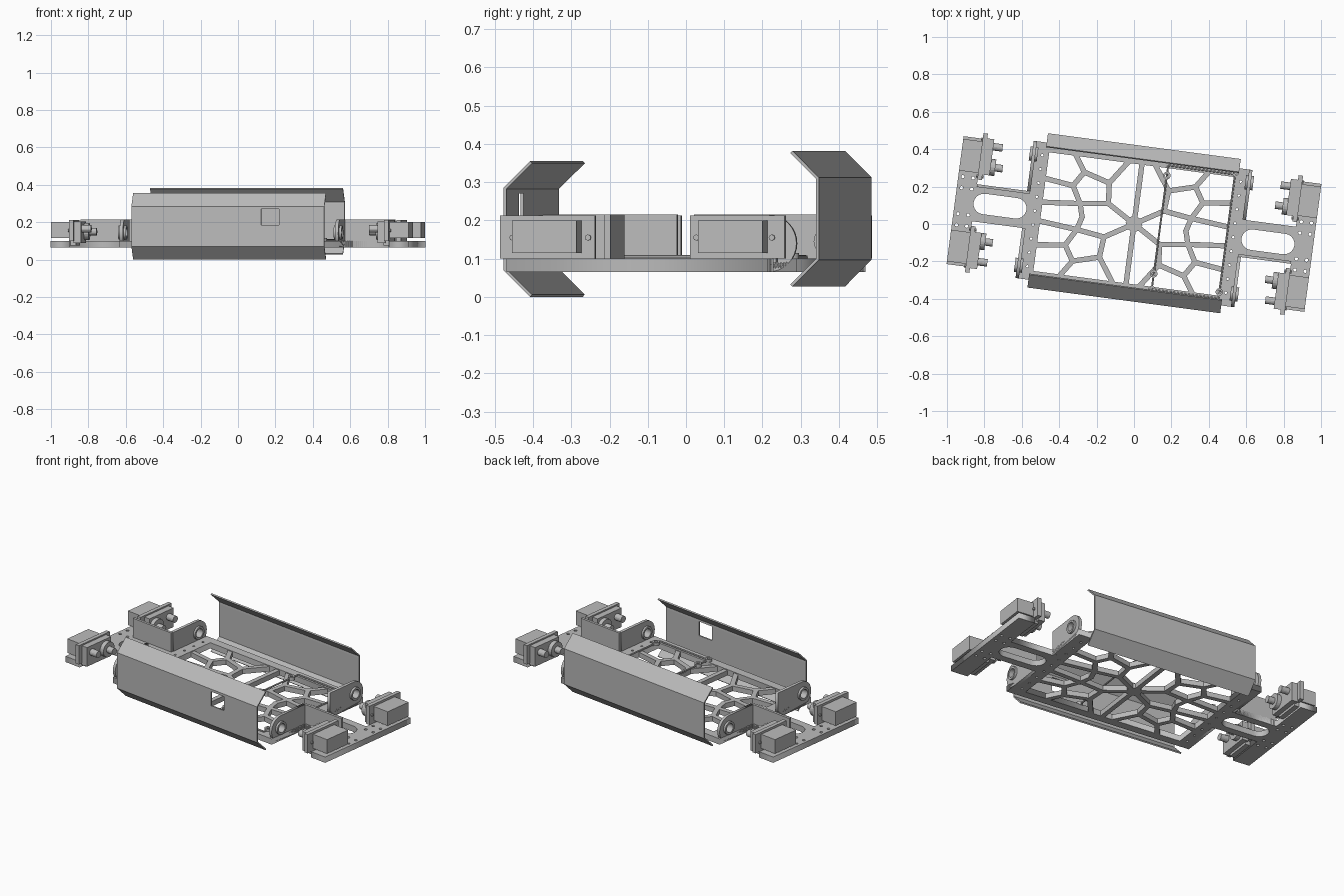
import bpy, bmesh, math
from mathutils import Matrix, Vector

default_cube = bpy.data.objects.get("Cube")
if default_cube:
    bpy.data.objects.remove(default_cube, do_unlink=True)

# Single painted-metal grey
grey = bpy.data.materials.new("plain grey")
grey.use_nodes = True
grey.diffuse_color = (0.5, 0.5, 0.5, 1)
grey.node_tree.nodes["Principled BSDF"].inputs["Base Color"].default_value = grey.diffuse_color

YAW = Matrix.Rotation(math.radians(-7.6), 4, "Z")
# Turns a flat profile so that it lies across the length of the frame
ACROSS = Matrix(((0, 0, 1, 0), (1, 0, 0, 0), (0, 1, 0, 0), (0, 0, 0, 1)))
CORNERS = [(su, sv) for su in (-1, 1) for sv in (-1, 1)]
PLATE_LOW, PLATE_TOP = 0.065, 0.1


def add_mesh(name, mesh, place=Matrix()):
    """Place a mesh in the turned frame and give it the grey paint."""
    mesh.transform(YAW @ place)
    if place.determinant() < 0:
        mesh.flip_normals()
    mesh.materials.clear()
    mesh.materials.append(grey)
    obj = bpy.data.objects.new(name, mesh)
    bpy.context.collection.objects.link(obj)
    return obj


def add_bmesh(name, bm, place=Matrix()):
    mesh = bpy.data.meshes.new(name)
    bm.to_mesh(mesh)
    bm.free()
    return add_mesh(name, mesh, place)


def prism(name, loops, low, high, place=Matrix()):
    """Extrude an outline; the further loops become holes."""
    curve = bpy.data.curves.new(name, "CURVE")
    curve.dimensions = "2D"
    curve.fill_mode = "BOTH"
    curve.extrude = (high - low) / 2
    for loop in loops:
        spline = curve.splines.new("POLY")
        spline.points.add(len(loop) - 1)
        for point, (a, b) in zip(spline.points, loop):
            point.co = (a, b, 0, 1)
        spline.use_cyclic_u = True
    helper = bpy.data.objects.new(name + " outline", curve)
    bpy.context.collection.objects.link(helper)
    graph = bpy.context.evaluated_depsgraph_get()
    mesh = bpy.data.meshes.new_from_object(helper.evaluated_get(graph))
    bpy.data.objects.remove(helper, do_unlink=True)
    shift = Matrix.Translation((0, 0, (low + high) / 2))
    return add_mesh(name, mesh, place @ shift)


def arc(a, b, radius, start=0, end=360, steps=20):
    span = math.radians(end - start)
    count = steps if end - start == 360 else steps + 1
    return [(a + radius * math.cos(math.radians(start) + span * i / steps),
             b + radius * math.sin(math.radians(start) + span * i / steps))
            for i in range(count)]


def box(bm, low, high):
    low, high = Vector(low), Vector(high)
    size = Matrix.Diagonal((high - low).to_4d())
    size[3][3] = 1
    bmesh.ops.create_cube(bm, size=1, matrix=Matrix.Translation((low + high) / 2) @ size)


def rod(bm, start, end, radius, sides=16):
    start, end = Vector(start), Vector(end)
    axis = end - start
    turn = axis.to_track_quat("Z", "Y").to_matrix().to_4x4()
    bmesh.ops.create_cone(bm, cap_ends=True, segments=sides, radius1=radius, radius2=radius,
                          depth=axis.length, matrix=Matrix.Translation((start + end) / 2) @ turn)


# Base plate: open middle, slotted arms, cross bars at both ends
quarter = [(0.59, 0.37), (0.59, 0.1), (0.86, 0.1), (0.86, 0.345), (0.965, 0.345)]
half = quarter + [(u, -v) for u, v in reversed(quarter)]
outline = half + [(-u, -v) for u, v in half]
loops = [outline, [(0.5, 0.32), (-0.5, 0.32), (-0.5, -0.32), (0.5, -0.32)]]
for s in (-1, 1):
    slot = arc(0.81, 0, 0.055, -90, 90, 10) + arc(0.635, 0, 0.055, 90, 270, 10)
    loops.append([(s * u, v) for u, v in slot])
    for v in (-0.13, -0.07, 0.07, 0.13):
        loops.append(arc(s * 0.94, v, 0.009, steps=8))
        loops.append(arc(s * 0.885, v, 0.009, steps=8))
    for i in range(-4, 5):
        loops.append(arc(s * 0.535, i * 0.075, 0.007, steps=8))
prism("base_plate", loops, PLATE_LOW, PLATE_TOP)

# Branching lattice, repeated in each quarter of the opening
branches = [
    [(0, 0), (0, 0.33)],
    [(0, 0), (0.15, 0.09), (0.16, 0.2), (0.07, 0.33)],
    [(0.16, 0.2), (0.3, 0.24), (0.36, 0.33)],
    [(0.15, 0.09), (0.3, 0.07), (0.51, 0.05)],
    [(0.3, 0.07), (0.35, 0.16), (0.51, 0.18)],
    [(0.35, 0.16), (0.3, 0.24)],
    [(0.3, 0.07), (0.28, 0)],
]
bm = bmesh.new()
for su, sv in CORNERS:
    for path in branches:
        for (a, b), (c, d) in zip(path, path[1:]):
            start, end = Vector((su * a, sv * b, 0)), Vector((su * c, sv * d, 0))
            axis = end - start
            place = (Matrix.Translation((start + end) / 2 + Vector((0, 0, 0.08)))
                     @ Matrix.Rotation(math.atan2(axis.y, axis.x), 4, "Z")
                     @ Matrix.Diagonal((axis.length + 0.015, 0.028, 0.03, 1)))
            bmesh.ops.create_cube(bm, size=1, matrix=place)
rod(bm, (0, 0, PLATE_LOW), (0, 0, 0.095), 0.045, 8)
add_bmesh("base_lattice", bm)


def side_panel(name, side, depth, lift, window):
    """Sheet bent inward at top and bottom, optionally with a window."""
    profile = [(depth - 0.07, 0), (depth, 0.07), (depth, 0.185),
               (depth, 0.27), (depth, 0.285), (depth - 0.07, 0.355)]
    bm = bmesh.new()
    columns = [[bm.verts.new((u, side * v, z + lift)) for v, z in profile]
               for u in (-0.52, 0.18, 0.275, 0.52)]
    for i, (left, right) in enumerate(zip(columns, columns[1:])):
        for j in range(len(profile) - 1):
            if not (window and i == 1 and j == 2):
                bm.faces.new((left[j], right[j], right[j + 1], left[j + 1]))
    bmesh.ops.recalc_face_normals(bm, faces=bm.faces)
    bm.normal_update()
    wall = min(bm.faces, key=lambda f: -abs(f.normal.y))
    if wall.normal.y * side < 0:
        bmesh.ops.reverse_faces(bm, faces=bm.faces)
    obj = add_bmesh(name, bm)
    solid = obj.modifiers.new("sheet thickness", "SOLIDIFY")
    solid.thickness = 0.008
    solid.offset = -1


side_panel("front_panel", -1, 0.412, 0, True)
side_panel("back_panel", 1, 0.42, 0.027, False)

# Upright end walls with rounded, drilled ears and bushings
ear = [(0.1, 0.215), (0.1, PLATE_LOW)] + arc(0.295, 0.14, 0.075, -90, 90, 16)
hole = arc(0.3, 0.145, 0.026)
for su, sv in CORNERS:
    place = Matrix.Diagonal((su, sv, 1, 1)) @ ACROSS
    prism("end_wall", [ear, hole], 0.572, 0.59, place)
    prism("ear_bushing", [arc(0.3, 0.145, 0.038), hole], 0.56, 0.603, place)

# One upright wall along each arm, on opposite sides
for s in (-1, 1):
    bm = bmesh.new()
    box(bm, (0.575, -0.1, PLATE_LOW), (0.86, -0.085, 0.215))
    add_bmesh("arm_wall", bm, Matrix.Diagonal((s, s, 1, 1)))

# Drive motors on the cross bars
for su, sv in CORNERS:
    bm = bmesh.new()
    box(bm, (0.86, 0.16, 0.115), (0.965, 0.33, 0.2))
    box(bm, (0.838, 0.125, 0.1), (0.862, 0.375, 0.213))
    box(bm, (0.8, 0.155, 0.09), (0.84, 0.35, 0.205))
    box(bm, (0.83, 0.17, 0.075), (0.86, 0.33, 0.12))
    for v in (0.143, 0.342):
        rod(bm, (0.83, v, 0.155), (0.87, v, 0.155), 0.008, 8)
    rod(bm, (0.8, 0.2, 0.15), (0.775, 0.2, 0.15), 0.045, 20)
    rod(bm, (0.775, 0.2, 0.15), (0.735, 0.2, 0.15), 0.02)
    rod(bm, (0.8, 0.31, 0.165), (0.75, 0.31, 0.165), 0.02)
    add_bmesh("drive_motor", bm, Matrix.Diagonal((su, sv, 1, 1)))

# Thin retaining frame with eyelets above one half of the lattice
bm = bmesh.new()
for u in (0.14, 0.5):
    rod(bm, (u, -0.335, 0.104), (u, 0.335, 0.104), 0.005, 8)
for v in (-0.335, 0.335):
    rod(bm, (0.14, v, 0.104), (0.5, v, 0.104), 0.005, 8)
add_bmesh("retaining_frame", bm)
for u, v in ((0.14, 0.28), (0.14, -0.25), (0.14, -0.335), (0.5, 0.345), (0.5, -0.3)):
    prism("frame_eyelet", [arc(u, v, 0.02), arc(u, v, 0.01, steps=12)], 0.095, 0.115)
